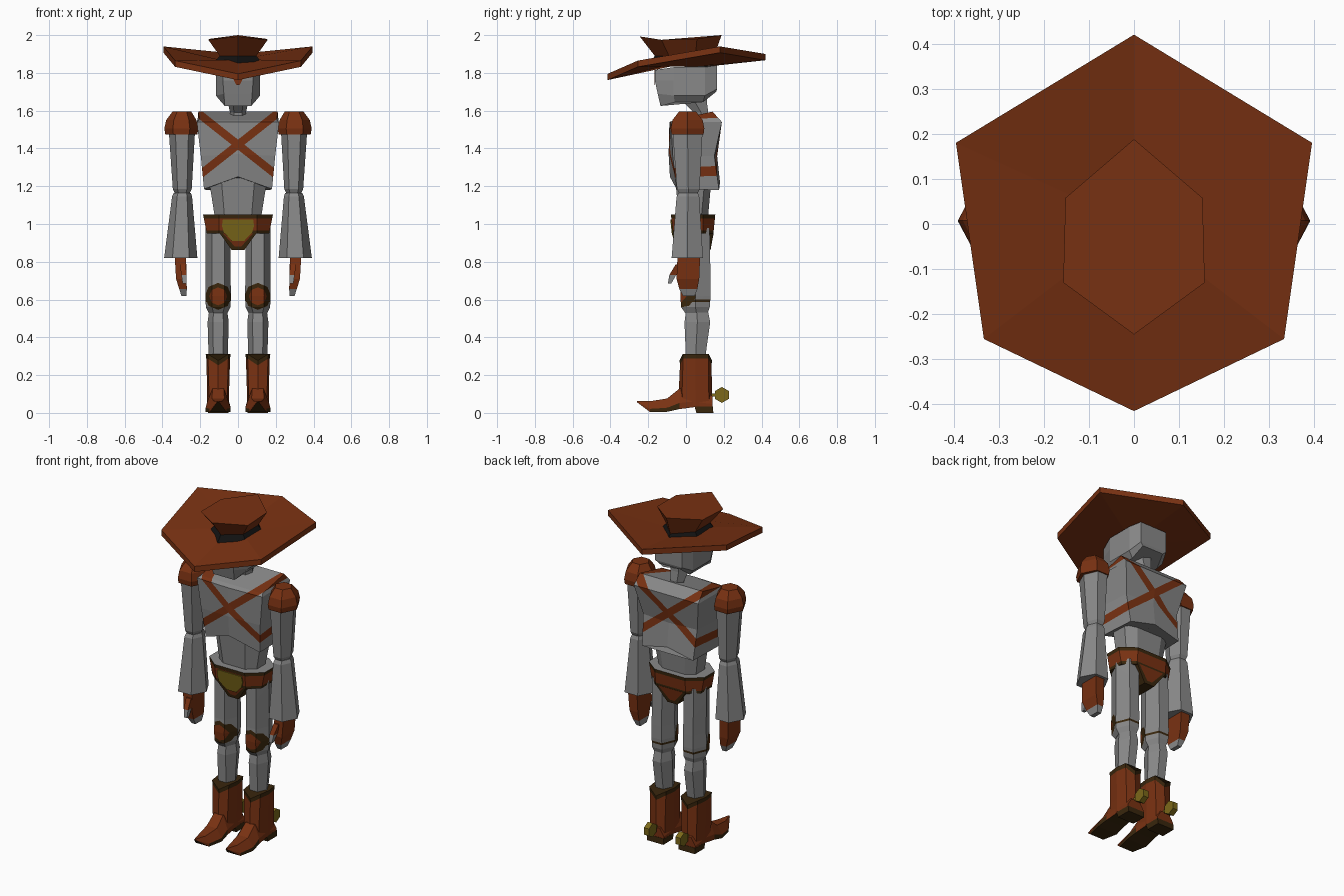
import bpy, bmesh, math
from mathutils import Vector

if "Cube" in bpy.data.objects:
    bpy.data.objects.remove(bpy.data.objects["Cube"])

COLOURS = {"cloth_grey": (0.25, 0.25, 0.25), "leather_brown": (0.19, 0.031, 0.006),
           "dark_trim": (0.042, 0.02, 0.004), "brass": (0.2, 0.14, 0.01),
           "band_black": (0.006, 0.006, 0.006)}
MATS = []
for mat_name, rgb in COLOURS.items():
    m = bpy.data.materials.new(mat_name)
    m.diffuse_color = (*rgb, 1)
    m.use_nodes = True
    m.node_tree.nodes["Principled BSDF"].inputs["Base Color"].default_value = m.diffuse_color
    MATS.append(m)
GREY, BROWN, DARK, BRASS, BLACK = range(5)


def finish(bm, name):
    mesh = bpy.data.meshes.new(name)
    bm.to_mesh(mesh)
    bm.free()
    for m in MATS:
        mesh.materials.append(m)
    obj = bpy.data.objects.new(name, mesh)
    bpy.context.collection.objects.link(obj)
    return obj


def loft(name, rings, rule, side=1, planes=()):
    """Skin rings into a closed solid; rule is a colour or f(band, centre, normal)."""
    bm = bmesh.new()
    rows = [[bm.verts.new((side * p[0], p[1], p[2])) for p in r] for r in rings]
    n = len(rows[0])
    tag = bm.faces.layers.int.new("band")
    for i in range(len(rows) - 1):
        for j in range(n):
            k = (j + 1) % n
            bm.faces.new((rows[i][j], rows[i][k], rows[i + 1][k], rows[i + 1][j]))[tag] = i
    bm.faces.new(rows[0][::-1])[tag] = -1
    bm.faces.new(rows[-1])[tag] = len(rows) - 1
    bmesh.ops.recalc_face_normals(bm, faces=bm.faces)
    for co, no in planes:
        bmesh.ops.bisect_plane(bm, geom=bm.verts[:] + bm.edges[:] + bm.faces[:],
                               plane_co=co, plane_no=no, dist=1e-5)
    bm.normal_update()
    for f in bm.faces:
        f.material_index = rule(f[tag], f.calc_center_median(), f.normal) if callable(rule) else rule
    bm.faces.layers.int.remove(tag)
    return finish(bm, name)


def hexa(cx, cy, rx, ry, z):
    """Six-sided ring with corners on the x axis."""
    a = [math.radians(60 * k) for k in range(6)]
    return [(cx + rx * math.cos(t), cy + ry * math.sin(t) / 0.866, z) for t in a]


def rect(cx, hx, y0, y1, z):
    return [(cx - hx, y0, z), (cx + hx, y0, z), (cx + hx, y1, z), (cx - hx, y1, z)]


def sym(points):
    """Ring from front-centre round to back-centre, mirrored in x."""
    return points + [(-x, y, z) for x, y, z in reversed(points) if abs(x) > 1e-6]


def octo(fx, fy, sx, y0, y1, bx, by, zf, zs, zb):
    """Eight-sided ring: front edge, side edges, back edge."""
    return sym([(fx, fy, zf), (sx, y0, zs), (sx, y1, zs), (bx, by, zb)])


# Hat brim
OUT = [(0, -.415, 1.795), (.333, -.255, 1.865), (.395, .18, 1.94), (0, .42, 1.9)]


def brim_ring(s, drop, flat=None):
    return sym([(x * s, y * s, (flat or z) - drop) for x, y, z in OUT])


loft("hat_brim", [brim_ring(.3, .035, 1.87), brim_ring(1, .033), brim_ring(1, 0),
                  brim_ring(.3, 0, 1.87)], BROWN)

# Hat crown and band
waist = sym([(0, -.165, 1.89), (.097, -.09, 1.89), (.097, .05, 1.89), (0, .15, 1.89)])
loft("hat_crown", [waist, sym([(0, -.245, 1.993), (.157, -.13, 1.975),
                               (.152, .058, 1.98), (0, .188, 2.0)])], BROWN)
loft("hat_band", [sym([(0, -.2, 1.845), (.13, -.105, 1.85), (.13, .065, 1.85), (0, .18, 1.85)]),
                  waist], BLACK)

# Head, forehead patch and neck
loft("head", [octo(.07, -.135, .088, -.06, .09, .07, .16, 1.625, 1.645, 1.7),
              octo(.075, -.15, .117, -.065, .1, .09, .165, 1.69, 1.68, 1.715),
              octo(.08, -.165, .117, -.065, .1, .09, .165, 1.76, 1.76, 1.77),
              octo(.08, -.165, .117, -.065, .1, .09, .165, 1.815, 1.83, 1.84)], GREY)
loft("forehead_patch", [[(-.04, y, 1.815), (.04, y, 1.815), (.035, y, 1.785), (.008, y, 1.735),
                         (-.008, y, 1.735), (-.035, y, 1.785)] for y in (-.163, -.168)], BROWN)
loft("neck", [hexa(0, .08, .038, .035, 1.56), hexa(0, .08, .042, .038, 1.59),
              hexa(0, .045, .055, .065, 1.65), hexa(0, .05, .055, .06, 1.72)], GREY)

# Chest with crossed straps cut in
STRAPS = [Vector((s * .62, 0, .785)) for s in (1, -1)]
CROSS, HALF = Vector((0, 0, 1.42)), .021
strap_cuts = [(CROSS + n * d, n) for n in STRAPS for d in (-HALF, HALF)]


def chest_rule(band, c, n):
    on_strap = any(abs((c - CROSS).dot(s)) < HALF for s in STRAPS)
    return BROWN if on_strap and band >= 0 else GREY


loft("chest", [sym([(0, -.085, 1.25), (.18, -.05, 1.185), (.17, .175, 1.18), (0, .18, 1.22)]),
               sym([(0, -.092, 1.37), (.197, -.07, 1.36), (.18, .15, 1.36), (0, .165, 1.36)]),
               sym([(0, -.088, 1.54), (.218, -.08, 1.54), (.215, .19, 1.54), (0, .19, 1.54)]),
               sym([(0, -.06, 1.55), (.205, -.06, 1.55), (.21, .14, 1.595), (0, .14, 1.595)])],
     chest_rule, planes=strap_cuts)
loft("abdomen", [octo(.07, -.035, .12, 0, .08, .07, .115, 1.02, 1.02, 1.02),
                 octo(.09, -.06, .155, 0, .1, .09, .135, 1.26, 1.24, 1.24)], GREY)

# Belt, hip piece and buckle
def belt_ring(t):
    sx, z = .165 + .02 * t, .95 + .1 * t
    return octo(.1, -.068 - .012 * t, sx, -.01, .09, .1, .145 + .01 * t, z, z, z)


loft("belt", [belt_ring(t) for t in (0, .16, .8, 1)],
     lambda b, c, n: {1: BROWN, 3: GREY}.get(b, DARK))


def hip_rule(b, c, n):
    return BROWN if abs(n.y) > .7 and abs(c.x) < .08 and b == 1 else DARK


edge = [(Vector((s * .08, 0, .95)), Vector((s * .74, 0, -.67))) for s in (1, -1)]
loft("hips", [rect(0, .033, -.045, .13, .862), rect(0, .046, -.049, .133, .88),
              rect(0, .1, -.068, .147, .955)],
     lambda b, c, n: BROWN if b == 1 and abs(n.y) > .7 and
     all((c - p).dot(q) < 0 for p, q in edge) else DARK, planes=edge)
loft("buckle", [[(x, y + d, z) for x, y, z in sym(
    [(.032, -.058, .91), (.075, -.07, .955), (.085, -.073, .99), (.08, -.077, 1.025)])]
    for d in (0, -.006)], BRASS)

# Knee pad cutting planes
KNEE_N = [Vector((math.cos(k * math.pi / 4 + .3927), 0, math.sin(k * math.pi / 4 + .3927)))
          for k in range(8)]

for s, side in ((1, "left"), (-1, "right")):
    # Arm
    loft(side + "_shoulder_pad", [hexa(.3, .008, .085, .085, 1.475), hexa(.3, .008, .09, .089, 1.505),
                                  hexa(.3, .008, .08, .08, 1.55), hexa(.297, .008, .05, .045, 1.595)],
         BROWN, s)
    loft(side + "_upper_arm", [hexa(.295, .012, .04, .05, 1.165), hexa(.295, .012, .05, .06, 1.185),
                               hexa(.297, .008, .07, .08, 1.5)], GREY, s)
    loft(side + "_forearm", [hexa(.303, .007, .088, .083, .82), hexa(.296, .01, .053, .06, 1.145),
                             hexa(.295, .012, .045, .05, 1.165)], GREY, s)
    loft(side + "_hand", [rect(.286, .013, -.015, .045, .618), rect(.291, .02, -.035, .06, .655),
                          rect(.3, .028, -.05, .07, .71), rect(.305, .03, -.045, .075, .83)],
         lambda b, c, n: GREY if b <= 0 else BROWN, s)
    loft(side + "_thumb", [rect(.283, .01, -.096, -.078, .685), rect(.286, .014, -.088, -.052, .73),
                           rect(.292, .016, -.055, -.015, .785)],
         lambda b, c, n: GREY if b <= 0 else BROWN, s)

    # Thigh with knee pad and strap
    knee = Vector((s * .105, 0, .617))
    cuts = [(knee + n * r, n) for r in (.044, .066) for n in KNEE_N]
    cuts += [(Vector((0, 0, z)), Vector((0, 0, 1))) for z in (.588, .6)]

    def thigh_rule(b, c, n):
        d = max((c - knee).dot(k) for k in KNEE_N)
        if n.y < -.1 and d < .066:
            return BROWN if d < .044 else DARK
        return DARK if .588 < c.z < .6 else GREY

    loft(side + "_thigh", [hexa(.105, .055, .05, .06, .53), hexa(.105, .05, .065, .076, .56),
                           hexa(.105, .05, .068, .08, .62), hexa(.105, .052, .066, .078, .7),
                           hexa(.105, .05, .066, .075, .98)], thigh_rule, s, cuts)
    loft(side + "_shin", [hexa(.105, .05, .05, .05, .28), hexa(.105, .06, .056, .068, .48),
                          hexa(.105, .058, .048, .058, .54)], GREY, s)

    # Boot shaft with a notched front rim
    def boot_ring(rx, y0, y1, z, dip=0):
        cy, ry = (y0 + y1) / 2, (y1 - y0) / 2
        shape = [(0, -1, -dip), (.85, -.8, 0), (1, 0, 0), (.85, .8, 0), (0, 1, -dip)]
        return [(.105 + x * rx, cy + y * ry, z + d) for x, y, d in
                shape + [(-x, y, d) for x, y, d in shape[3:0:-1]]]

    loft(side + "_boot_shaft", [boot_ring(.058, -.035, .138, .035), boot_ring(.058, -.038, .138, .12),
                                boot_ring(.063, -.032, .135, .287, .035),
                                boot_ring(.066, -.034, .138, .312, .035)],
         lambda b, c, n: DARK if b >= 2 else BROWN, s)

    # Pointed foot, swept from heel to curled toe
    foot = [(.14, .055, .028, .09), (.04, .056, .03, .13), (-.035, .06, .02, .128),
            (-.1, .066, .006, .076), (-.19, .045, .004, .062), (-.26, .005, .057, .064)]
    loft(side + "_boot_foot",
         [[(.105 - w, y, b), (.105 + w, y, b), (.105 + w, y, b + (t - b) * .3),
           (.105 + w * .5, y, t), (.105 - w * .5, y, t), (.105 - w, y, b + (t - b) * .3)]
          for y, w, b, t in foot],
         lambda b, c, n: DARK if n.z < -.3 or (abs(n.x) > .5 and c.z < .035) else BROWN, s)
    loft(side + "_boot_heel", [rect(.105, .055, .055, .145, 0), rect(.105, .056, .045, .142, .035)],
         DARK, s)

    # Spur
    loft(side + "_spur_arm", [rect(.105, .01, .13, .19, z) for z in (.087, .103)], BRASS, s)
    loft(side + "_spur_wheel",
         [[(x, .19 + .042 * math.sin(k * math.pi / 3), .095 + .042 * math.cos(k * math.pi / 3))
           for k in range(6)] for x in (.088, .122)], BRASS, s)
